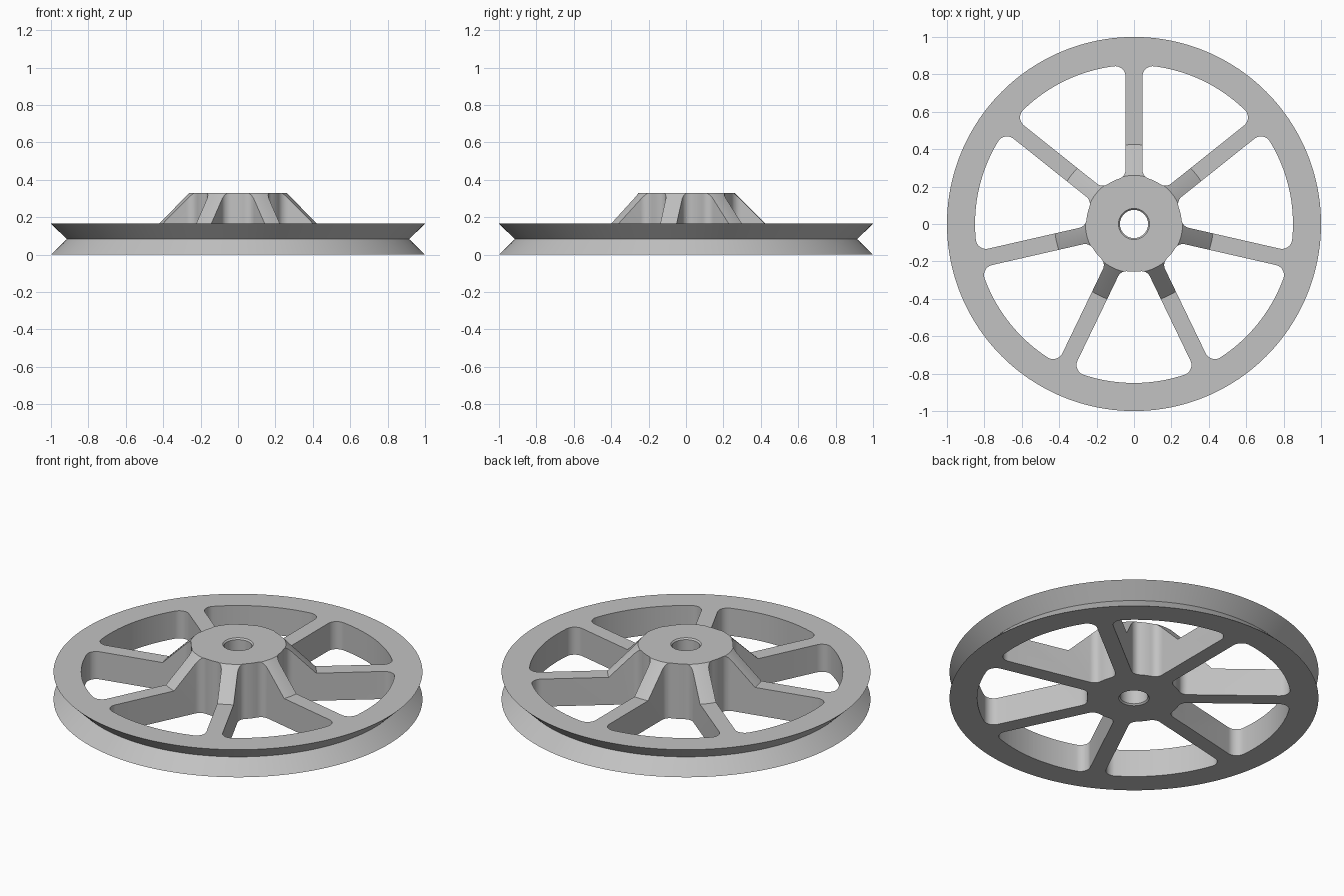
import bpy, bmesh
from math import sin, cos, pi, atan2, sqrt, radians
from mathutils import Matrix, Vector

cube = bpy.data.objects.get("Cube")
if cube:
    bpy.data.objects.remove(cube)

SPOKES = 7
SEGMENTS = 168
SPOKE_HALF = 0.045
POCKET_IN, POCKET_OUT = 0.255, 0.85
FILLET_IN, FILLET_OUT = 0.05, 0.055

metal = bpy.data.materials.new("light_grey_metal")
metal.use_nodes = True
grey = (0.54, 0.54, 0.54, 1)
metal.diffuse_color = grey
metal.node_tree.nodes["Principled BSDF"].inputs["Base Color"].default_value = grey


def make_object(name, bm):
    bmesh.ops.recalc_face_normals(bm, faces=bm.faces)
    mesh = bpy.data.meshes.new(name)
    bm.to_mesh(mesh)
    bm.free()
    mesh.materials.append(metal)
    obj = bpy.data.objects.new(name, mesh)
    bpy.context.collection.objects.link(obj)
    return obj


def lathe(name, profile):
    """Spin a closed (radius, height) profile around z."""
    bm = bmesh.new()
    rings = [[bm.verts.new((r * cos(2 * pi * i / SEGMENTS), r * sin(2 * pi * i / SEGMENTS), z))
              for i in range(SEGMENTS)] for r, z in profile]
    for a, b in zip(rings, rings[1:] + rings[:1]):
        for i in range(SEGMENTS):
            j = (i + 1) % SEGMENTS
            bm.faces.new((a[i], a[j], b[j], b[i]))
    return make_object(name, bm)


def arc(center, radius, start, end, steps):
    return [Vector((center[0] + radius * cos(start + (end - start) * i / steps),
                    center[1] + radius * sin(start + (end - start) * i / steps), 0))
            for i in range(steps + 1)]


def pocket_outline():
    """Rounded window between two spokes, symmetric about the x axis."""
    half = pi / SPOKES
    # work beside a spoke lying along x, then turn it to the window's lower edge
    off_in, off_out = SPOKE_HALF + FILLET_IN, SPOKE_HALF + FILLET_OUT
    c_in = (sqrt((POCKET_IN + FILLET_IN) ** 2 - off_in ** 2), off_in)
    c_out = (sqrt((POCKET_OUT - FILLET_OUT) ** 2 - off_out ** 2), off_out)
    a_in, a_out = atan2(c_in[1], c_in[0]), atan2(c_out[1], c_out[0])
    lower = arc(c_in, FILLET_IN, a_in + pi, 1.5 * pi, 8)
    lower += arc(c_out, FILLET_OUT, -pi / 2, a_out, 10)
    lower += arc((0, 0), POCKET_OUT, a_out, half, 10)[1:]
    inner = arc((0, 0), POCKET_IN, half, a_in, 4)[:-1]
    turn = Matrix.Rotation(-half, 3, 'Z')
    side = [turn @ p for p in inner + lower]
    mirrored = [Vector((p.x, -p.y, 0)) for p in reversed(side[1:-1])]
    return side + mirrored


# Wheel body: bore, hub, conical shoulder, flat web and V-groove rim
wheel = lathe("pulley_wheel", [
    (0.083, 0), (1, 0), (0.915, 0.0825), (1, 0.165), (0.425, 0.165),
    (0.26, 0.33), (0.083, 0.33), (0.075, 0.322), (0.075, 0.008)])

# Windows that leave the spokes standing
bm = bmesh.new()
outline = pocket_outline()
for k in range(SPOKES):
    turn = Matrix.Rotation(-pi / 2 + 2 * pi * k / SPOKES, 3, 'Z')
    low = [bm.verts.new(turn @ p + Vector((0, 0, -0.1))) for p in outline]
    high = [bm.verts.new(turn @ p + Vector((0, 0, 0.5))) for p in outline]
    bm.faces.new(low)
    bm.faces.new(high)
    for i in range(len(outline)):
        j = (i + 1) % len(outline)
        bm.faces.new((low[i], low[j], high[j], high[i]))
cutter = make_object("window_cutter", bm)
cutter.hide_render = True

cut = wheel.modifiers.new("windows", 'BOOLEAN')
cut.operation = 'DIFFERENCE'
cut.solver = 'EXACT'
cut.object = cutter

bpy.ops.object.select_all(action='DESELECT')
wheel.select_set(True)
bpy.context.view_layer.objects.active = wheel
bpy.ops.object.modifier_apply(modifier=cut.name)
bpy.data.objects.remove(cutter)
bpy.ops.object.shade_smooth_by_angle(angle=radians(30))
